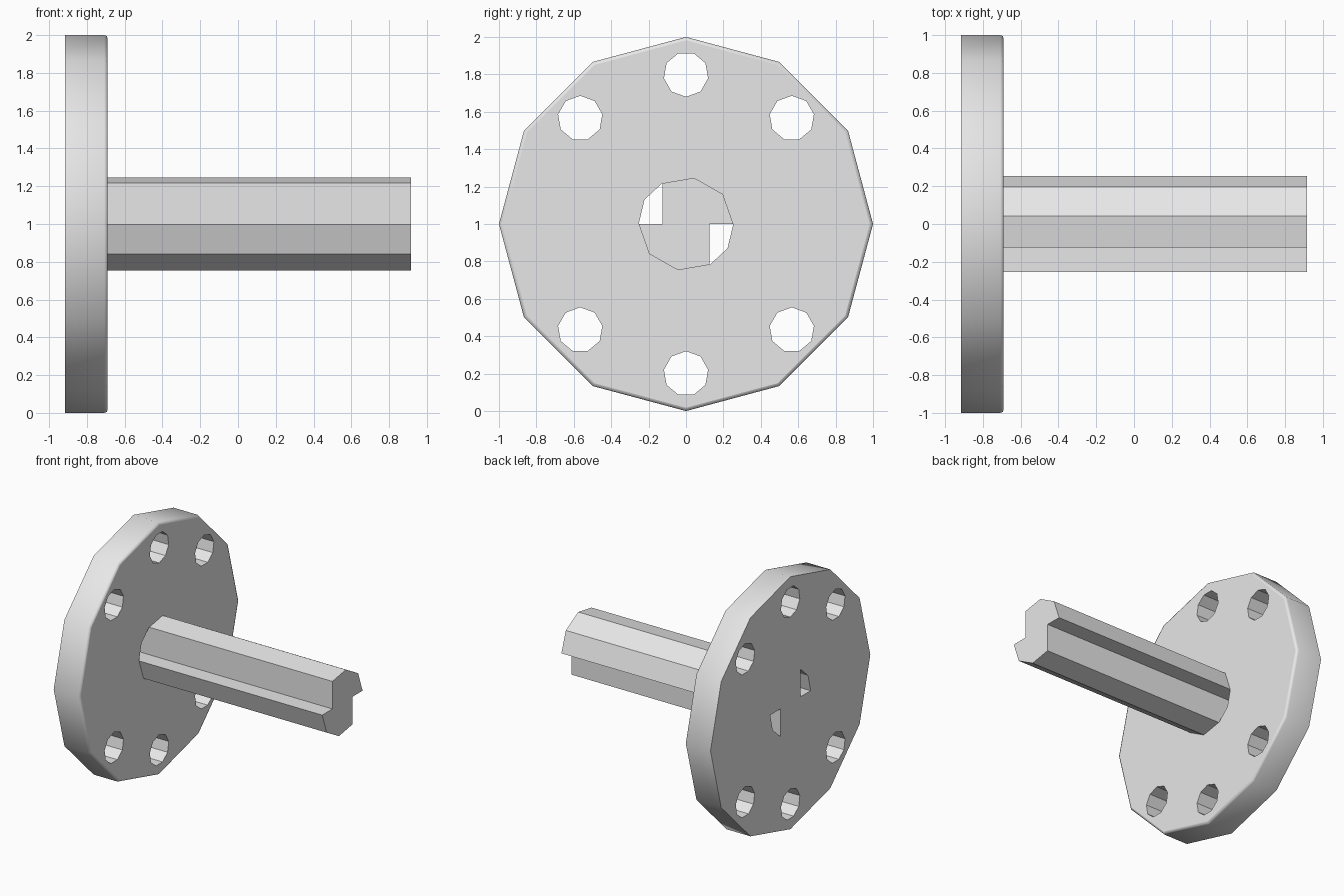
import bpy
import bmesh
import math

cube = bpy.data.objects.get("Cube")
if cube:
    bpy.data.objects.remove(cube, do_unlink=True)

grey = bpy.data.materials.new("light grey")
grey.use_nodes = True
grey.diffuse_color = (0.8, 0.8, 0.8, 1)
grey.node_tree.nodes["Principled BSDF"].inputs["Base Color"].default_value = (0.8, 0.8, 0.8, 1)

X_BACK, X_FACE, X_TIP = -0.915, -0.69, 0.915


def polygon(sides, radius, cy=0.0, cz=1.0, start=90.0):
    """Regular polygon as (y, z) points, first corner at the start angle."""
    angles = [math.radians(start + 360 * i / sides) for i in range(sides)]
    return [(cy + radius * math.cos(a), cz + radius * math.sin(a)) for a in angles]


def ring(bm, points, x):
    return [bm.verts.new((x, y, z)) for y, z in points]


def bridge(bm, a, b, smooth=False):
    """Wall of quads between two rings."""
    for i in range(len(a)):
        j = (i + 1) % len(a)
        bm.faces.new((a[i], a[j], b[j], b[i])).smooth = smooth


def cap(bm, loops):
    """Flat face bounded by the first loop, with the other loops as holes."""
    edges = []
    for loop in loops:
        for i, v in enumerate(loop):
            w = loop[(i + 1) % len(loop)]
            edges.append(bm.edges.get((v, w)) or bm.edges.new((v, w)))
    bmesh.ops.triangle_fill(bm, edges=edges, use_beauty=True, normal=(1, 0, 0))


def finish(bm, name):
    bmesh.ops.recalc_face_normals(bm, faces=bm.faces[:])
    # Keep the flat faces crisp where they meet the smooth rim
    for e in bm.edges:
        e.smooth = all(f.smooth for f in e.link_faces)
    mesh = bpy.data.meshes.new(name)
    bm.to_mesh(mesh)
    bm.free()
    mesh.materials.append(grey)
    obj = bpy.data.objects.new(name, mesh)
    bpy.context.collection.objects.link(obj)
    return obj


def half_turn(points):
    """The same points turned 180 degrees about the shaft axis."""
    return [(-y, 2 - z) for y, z in points]


# Flange: twelve-sided plate with a softened outer edge on the shaft side
bm = bmesh.new()
profile = [(X_BACK, 1.0), (-0.708, 1.0), (-0.695, 0.995), (X_FACE, 0.982)]
rims = [ring(bm, polygon(12, r), x) for x, r in profile]
for a, b in zip(rims, rims[1:]):
    bridge(bm, a, b, smooth=True)

# Six bolt holes, none on the horizontal centre line
holes = []
for angle in (45, 90, 135, 225, 270, 315):
    a = math.radians(angle)
    holes.append(polygon(9, 0.12, 0.8 * math.cos(a), 1 + 0.8 * math.sin(a),
                         -90 if angle == 90 else 90))

# Two notch openings beside the shaft
notch = [(-0.125, 1.0), (-0.125, 1.22), (-0.222, 1.13), (-0.253, 1.0)]
holes += [notch, half_turn(notch)]

back_loops, face_loops = [rims[0]], [rims[-1]]
for points in holes:
    back, face = ring(bm, points, X_BACK), ring(bm, points, X_FACE)
    bridge(bm, back, face)
    back_loops.append(back)
    face_loops.append(face)
cap(bm, back_loops)
cap(bm, face_loops)
finish(bm, "flange")

# Shaft: ten-sided bar with two opposite quarters notched away
half = [(-0.125, 1.0), (-0.253, 1.0), (-0.197, 0.84), (-0.043, 0.753), (0.125, 0.782)]
section = half + half_turn(half)
bm = bmesh.new()
root, tip = ring(bm, section, X_FACE), ring(bm, section, X_TIP)
bridge(bm, root, tip)
bm.faces.new(root)
bm.faces.new(tip)
finish(bm, "shaft")
